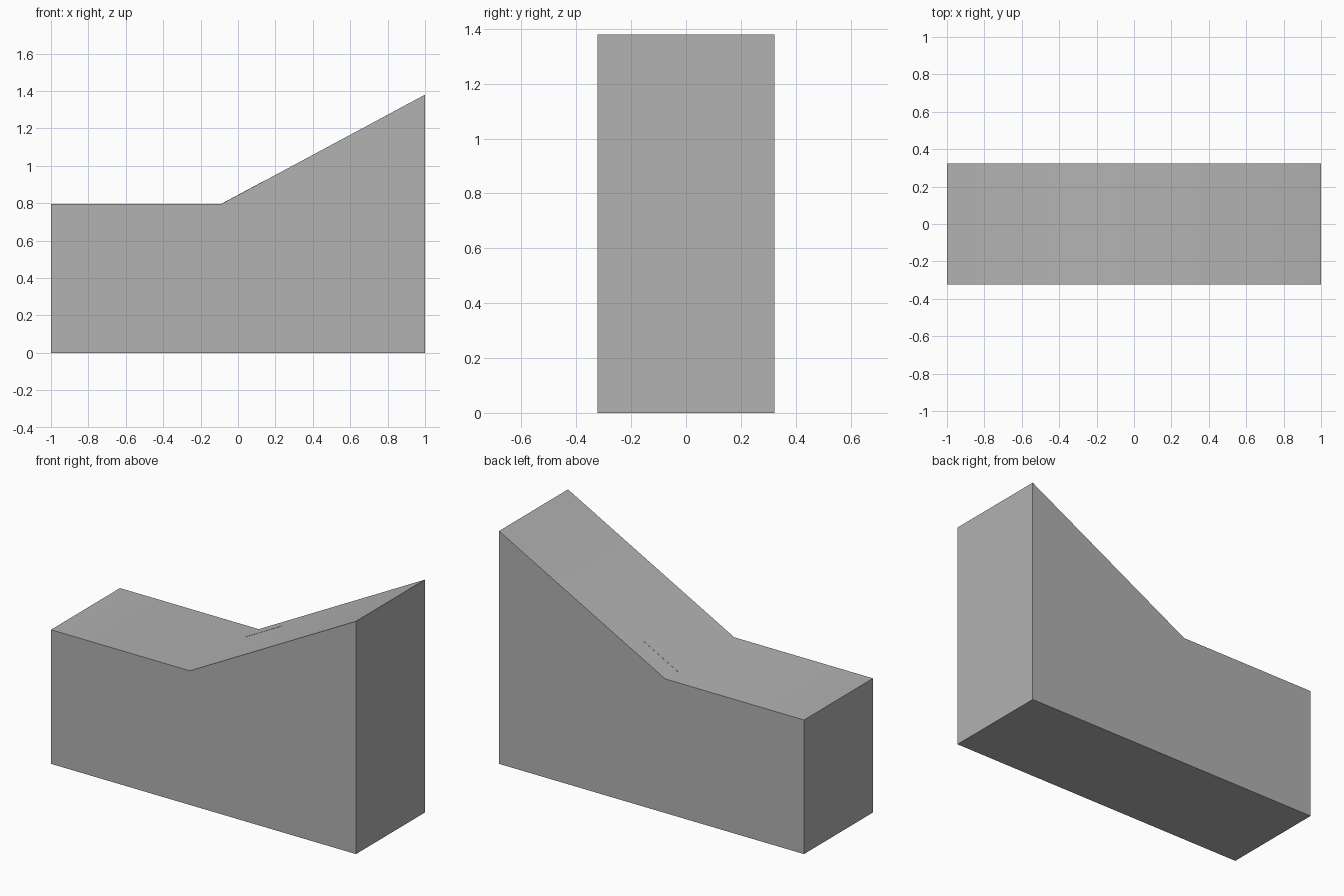
import bpy
import bmesh
import math

cube = bpy.data.objects.get("Cube")
if cube:
    bpy.data.objects.remove(cube, do_unlink=True)

HALF_WIDTH = 0.323
FOLD_X, LOW_Z, HIGH_Z = -0.09, 0.795, 1.38
SLOPE = (HIGH_Z - LOW_Z) / (1 - FOLD_X)

grey = bpy.data.materials.new("plain grey")
grey.use_nodes = True
colour = (0.445, 0.445, 0.445, 1)
grey.diffuse_color = colour
grey.node_tree.nodes["Principled BSDF"].inputs["Base Color"].default_value = colour


def extrude_profile(name, profile, y_front, y_back):
    """Extrude an x-z outline along y into a closed solid."""
    bm = bmesh.new()
    face = bm.faces.new([bm.verts.new((x, y_front, z)) for x, z in profile])
    result = bmesh.ops.extrude_face_region(bm, geom=[face], use_keep_orig=True)
    moved = [v for v in result["geom"] if isinstance(v, bmesh.types.BMVert)]
    bmesh.ops.translate(bm, verts=moved, vec=(0, y_back - y_front, 0))
    bmesh.ops.recalc_face_normals(bm, faces=bm.faces)
    mesh = bpy.data.meshes.new(name)
    bm.to_mesh(mesh)
    bm.free()
    mesh.materials.append(grey)
    obj = bpy.data.objects.new(name, mesh)
    bpy.context.collection.objects.link(obj)
    return obj


# Main block: flat low end rising into a ramp
block = extrude_profile(
    "ramp_block",
    [(-1, 0), (1, 0), (1, HIGH_Z), (FOLD_X, LOW_Z), (-1, LOW_Z)],
    -HALF_WIDTH, HALF_WIDTH)

# Thin strip let into the ramp, practically flush with it
end_x = 0.14
end_z = LOW_Z + SLOPE * (end_x - FOLD_X)
lift = 0.001
extrude_profile(
    "ramp_strip",
    [(FOLD_X, LOW_Z - 0.02), (end_x, end_z - 0.02),
     (end_x, end_z + lift), (FOLD_X, LOW_Z + lift)],
    0.203, 0.208)

# Soft shading over the shallow fold, sharp corners elsewhere
bpy.ops.object.select_all(action="DESELECT")
block.select_set(True)
bpy.context.view_layer.objects.active = block
bpy.ops.object.shade_smooth_by_angle(angle=math.radians(30))
